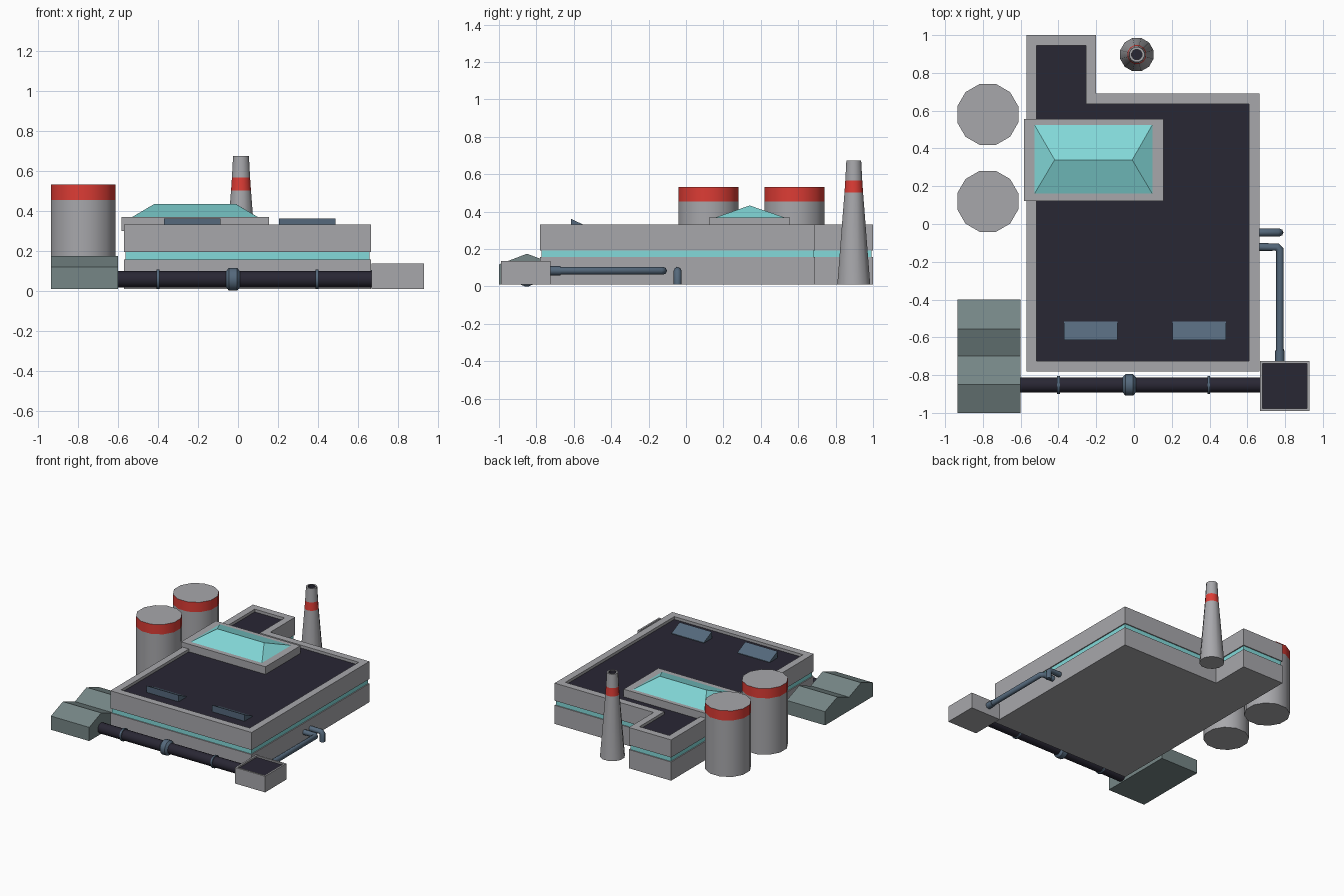
import bpy, bmesh, math

if "Cube" in bpy.data.objects:
    bpy.data.objects.remove(bpy.data.objects["Cube"])


def material(name, rgb):
    m = bpy.data.materials.new(name)
    m.diffuse_color = (*rgb, 1)
    m.use_nodes = True
    m.node_tree.nodes["Principled BSDF"].inputs["Base Color"].default_value = m.diffuse_color
    return m


GREY = material("concrete", (0.39, 0.39, 0.41))
DARK = material("dark_roof", (0.022, 0.02, 0.034))
TEAL = material("teal_glass", (0.23, 0.70, 0.70))
RED = material("red_band", (0.72, 0.045, 0.035))
BLUE = material("blue_steel", (0.09, 0.14, 0.20))
SHED = material("shed_metal", (0.18, 0.24, 0.24))


def loft(name, rings, mats, smooth=False):
    """Skin closed rings; mats lists one material per band, then the end cap."""
    bm = bmesh.new()
    slots = list(dict.fromkeys(mats))
    vs = [[bm.verts.new(p) for p in r] for r in rings]
    n = len(rings[0])
    bm.faces.new(vs[0][::-1]).material_index = slots.index(mats[0])
    for k in range(len(vs) - 1):
        for i in range(n):
            j = (i + 1) % n
            f = bm.faces.new((vs[k][i], vs[k][j], vs[k + 1][j], vs[k + 1][i]))
            f.material_index = slots.index(mats[k])
    bm.faces.new(vs[-1]).material_index = slots.index(mats[-1])
    bmesh.ops.remove_doubles(bm, verts=bm.verts, dist=1e-5)
    bmesh.ops.recalc_face_normals(bm, faces=bm.faces)
    me = bpy.data.meshes.new(name)
    bm.to_mesh(me)
    bm.free()
    for m in slots:
        me.materials.append(m)
    ob = bpy.data.objects.new(name, me)
    bpy.context.collection.objects.link(ob)
    if smooth:
        bpy.ops.object.select_all(action='DESELECT')
        ob.select_set(True)
        bpy.context.view_layer.objects.active = ob
        bpy.ops.object.shade_smooth_by_angle(angle=math.radians(35))
    return ob


def rect(x0, x1, y0, y1):
    return [(x0, y0), (x1, y0), (x1, y1), (x0, y1)]


def inset(loop, d):
    """Inset a counter-clockwise right-angled outline."""
    out = []
    for i, (x, y) in enumerate(loop):
        nx = ny = 0
        for a, b in ((loop[i - 1], loop[i]), (loop[i], loop[(i + 1) % len(loop)])):
            length = math.dist(a, b)
            nx -= (b[1] - a[1]) / length
            ny += (b[0] - a[0]) / length
        out.append((x + nx * d, y + ny * d))
    return out


def at_z(loop, z):
    return [(x, y, z) for x, y in loop]


def circle(cx, cy, r, n=12):
    return [(cx + r * math.cos((i + .5) * math.tau / n),
             cy + r * math.sin((i + .5) * math.tau / n)) for i in range(n)]


def along_x(name, profile, x0, x1, mat):
    """Extrude a y-z profile along x."""
    return loft(name, [[(x, y, z) for y, z in profile] for x in (x0, x1)], [mat, mat])


def turned_x(name, steps, mat, cy=-0.852, cz=0.058):
    """Round part about the x axis from (x, radius) steps."""
    return loft(name, [[(x, y, z) for y, z in circle(cy, cz, r, 16)] for x, r in steps],
                [mat] * len(steps), True)


# main building: lower wall, recessed window band, upper wall, parapet and roof
plan = [(-.57, -.78), (.665, -.78), (.665, .69), (-.20, .69), (-.20, 1), (-.57, 1)]
glass, inner = inset(plan, .008), inset(plan, .055)
loft("main_building",
     [at_z(plan, .01), at_z(plan, .157), at_z(glass, .157), at_z(glass, .193),
      at_z(plan, .193), at_z(plan, .332), at_z(inner, .332), at_z(inner, .31)],
     [GREY, GREY, TEAL, GREY, GREY, GREY, GREY, DARK])

# skylight curb and hipped glass
curb = rect(-.583, .155, .122, .557)
loft("skylight_curb", [at_z(curb, .30), at_z(curb, .37)], [GREY, GREY])
base = rect(-.53, .10, .155, .53)
ridge = [(-.42, .34), (-.01, .34), (-.009, .3401), (-.4201, .3401)]
loft("skylight_glass", [at_z(base, .368), at_z(ridge, .433)], [TEAL, TEAL])

# wedge roof vents
for i, x in enumerate((-.37, .205)):
    along_x(f"roof_vent_{i + 1}", [(-.615, .305), (-.515, .305), (-.515, .314), (-.615, .362)],
            x, x + .282, BLUE)

# storage tanks with red top band
for i, y in enumerate((.12, .58)):
    c = circle(-.774, y, .167)
    loft(f"storage_tank_{i + 1}", [at_z(c, .01), at_z(c, .455), at_z(c, .532)],
         [GREY, RED, GREY], True)

# tapered chimney with red band and dark flue
steps = [(.01, .091), (.502, .0515), (.566, .047), (.673, .041), (.673, .028), (.60, .028)]
loft("chimney", [at_z(circle(.015, .897, r), z) for z, r in steps],
     [GREY, RED, GREY, GREY, DARK, DARK], True)

# double-gabled shed
along_x("gabled_shed", [(-1, .01), (-.4, .01), (-.4, .118), (-.555, .175), (-.70, .118),
                        (-.85, .175), (-1, .118)], -.935, -.60, SHED)

# pump house with shallow parapet
pump = rect(.667, .93, -.99, -.725)
loft("pump_house", [at_z(pump, .01), at_z(pump, .137), at_z(inset(pump, .014), .137),
                    at_z(inset(pump, .014), .125)], [GREY, GREY, GREY, DARK])

# main pipe with valve bulge and thin flanges
turned_x("main_pipe", [(-.61, .041), (.68, .041)], DARK)
turned_x("pipe_valve", [(-.06, .041), (-.045, .058), (-.005, .058), (.01, .041)], BLUE)
for i, x in enumerate((-.40, .395)):
    turned_x(f"pipe_flange_{i + 1}", [(x - .007, .049), (x + .007, .049)], BLUE)


# small side pipes
def tube(name, pts, r=.021):
    cu = bpy.data.curves.new(name, 'CURVE')
    cu.dimensions = '3D'
    cu.bevel_depth = r
    cu.bevel_resolution = 2
    cu.use_fill_caps = True
    sp = cu.splines.new('POLY')
    sp.points.add(len(pts) - 1)
    for p, co in zip(sp.points, pts):
        p.co = (*co, 1)
    cu.materials.append(BLUE)
    bpy.context.collection.objects.link(bpy.data.objects.new(name, cu))


tube("side_pipe_long", [(.64, -.122, .084), (.757, -.122, .084), (.772, -.137, .084),
                        (.772, -.74, .084)])
tube("side_pipe_collar", [(.772, -.67, .084), (.772, -.74, .084)], .025)
tube("side_pipe_down", [(.64, -.045, .084), (.757, -.045, .084), (.77, -.045, .069),
                        (.77, -.045, .01)])
